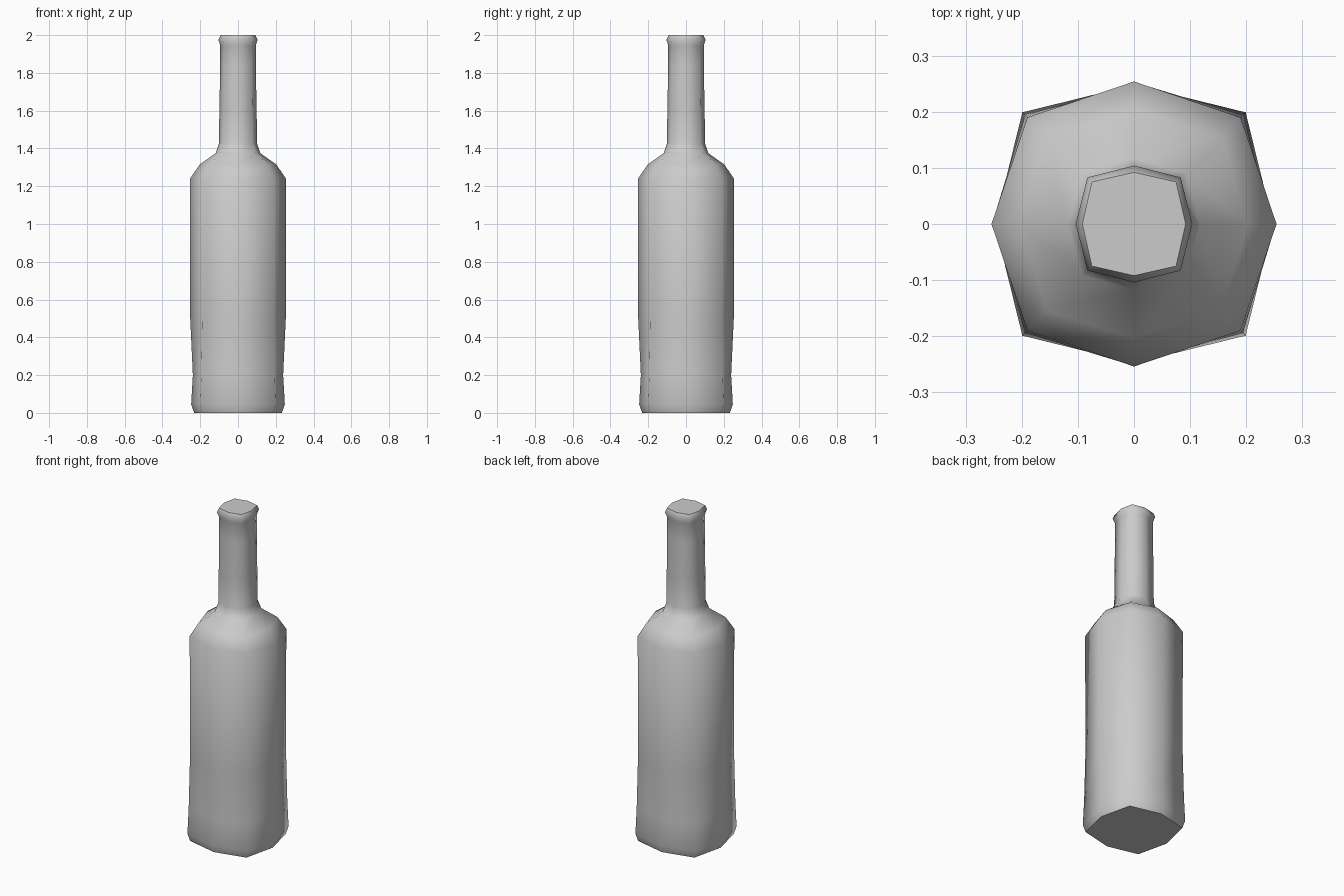
import bpy, bmesh, math

if "Cube" in bpy.data.objects:
    bpy.data.objects.remove(bpy.data.objects["Cube"])

# Profile: height, half width on the axes, corner offset on the diagonals
PROFILE = [
    (0.00, 0.232, 0.188),
    (0.045, 0.248, 0.199),
    (0.20, 0.239, 0.194),
    (0.50, 0.253, 0.189),
    (1.24, 0.254, 0.190),
    (1.315, 0.203, 0.155),
    (1.375, 0.118, 0.092),
    (1.43, 0.100, 0.077),
    (1.60, 0.099, 0.076),
    (1.83, 0.094, 0.074),
    (1.945, 0.094, 0.074),
    (1.975, 0.104, 0.083),
    (2.00, 0.092, 0.075),
]


def add_ring(bm, z, axis, diag):
    """Eight points, alternating between axis and diagonal corners."""
    verts = []
    for i in range(8):
        r = axis if i % 2 == 0 else diag * math.sqrt(2)
        a = i * math.pi / 4
        verts.append(bm.verts.new((r * math.cos(a), r * math.sin(a), z)))
    return verts


# Bottle body, neck and lip as one lofted surface
bm = bmesh.new()
rings = [add_ring(bm, *row) for row in PROFILE]
for low, high in zip(rings, rings[1:]):
    for i in range(8):
        j = (i + 1) % 8
        bm.faces.new((low[i], low[j], high[j], high[i]))

# Flat base and closed mouth
bm.faces.new(rings[0][::-1])
bm.faces.new(rings[-1])
bmesh.ops.recalc_face_normals(bm, faces=bm.faces)

mesh = bpy.data.meshes.new("bottle")
bm.to_mesh(mesh)
bm.free()
bottle = bpy.data.objects.new("bottle", mesh)
bpy.context.collection.objects.link(bottle)

# Smooth sides, crisp caps
bpy.context.view_layer.objects.active = bottle
bottle.select_set(True)
bpy.ops.object.shade_smooth_by_angle(angle=math.radians(60))
